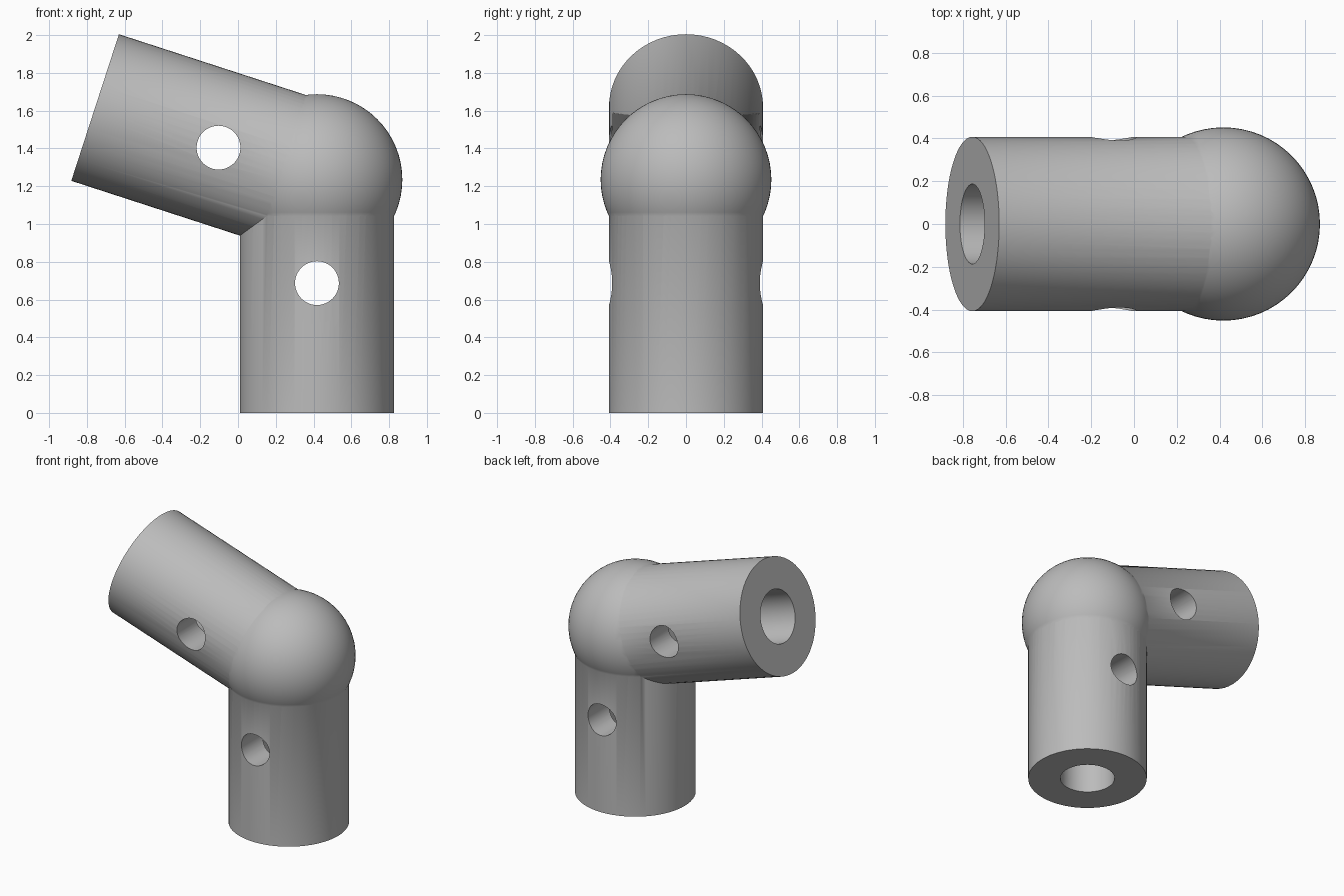
import bpy, math
from mathutils import Vector

if "Cube" in bpy.data.objects:
    bpy.data.objects.remove(bpy.data.objects["Cube"])

CENTRE = Vector((0.418, 0, 1.235))      # centre of the ball joint
TILT = math.radians(18)
ARMS = [Vector((0, 0, -1)), Vector((-math.cos(TILT), 0, math.sin(TILT)))]
BALL_R, TUBE_R, BORE_R, PIN_R = 0.452, 0.408, 0.187, 0.116
LENGTH, PIN_AT, BORE_FROM = 1.235, 0.548, 0.235

grey = bpy.data.materials.new("grey plastic")
grey.diffuse_color = (0.5, 0.5, 0.5, 1)
grey.use_nodes = True
grey.node_tree.nodes["Principled BSDF"].inputs["Base Color"].default_value = grey.diffuse_color


def rod(name, radius, start, end, sides=64):
    """Solid cylinder between two points."""
    axis = end - start
    bpy.ops.mesh.primitive_cylinder_add(
        vertices=sides, radius=radius, depth=axis.length,
        location=(start + end) / 2,
        rotation=axis.to_track_quat('Z', 'Y').to_euler())
    obj = bpy.context.object
    obj.name = name
    return obj


def combine(target, tool, operation):
    """Apply a boolean and remove the tool object."""
    mod = target.modifiers.new("combine", 'BOOLEAN')
    mod.operation = operation
    mod.solver = 'EXACT'
    mod.object = tool
    bpy.context.view_layer.objects.active = target
    bpy.ops.object.modifier_apply(modifier=mod.name)
    bpy.data.objects.remove(tool, do_unlink=True)


# Ball at the bend
bpy.ops.mesh.primitive_uv_sphere_add(
    segments=64, ring_count=32, radius=BALL_R, location=CENTRE)
joint = bpy.context.object
joint.name = "angled_tube_connector"

# Two tubes growing out of the ball
for arm in ARMS:
    combine(joint, rod("tube", TUBE_R, CENTRE, CENTRE + arm * LENGTH), 'UNION')

# Blind bore from each open end, and a pin hole across each tube
side = Vector((0, 1, 0))
for arm in ARMS:
    bore = rod("bore", BORE_R, CENTRE + arm * BORE_FROM,
               CENTRE + arm * (LENGTH + 0.1))
    combine(joint, bore, 'DIFFERENCE')
    pin = CENTRE + arm * PIN_AT
    combine(joint, rod("pin_hole", PIN_R, pin - side, pin + side, 48), 'DIFFERENCE')

# Finish
joint.data.materials.clear()
joint.data.materials.append(grey)
bpy.ops.object.select_all(action='DESELECT')
joint.select_set(True)
bpy.context.view_layer.objects.active = joint
bpy.ops.object.shade_smooth_by_angle(angle=math.radians(30))
